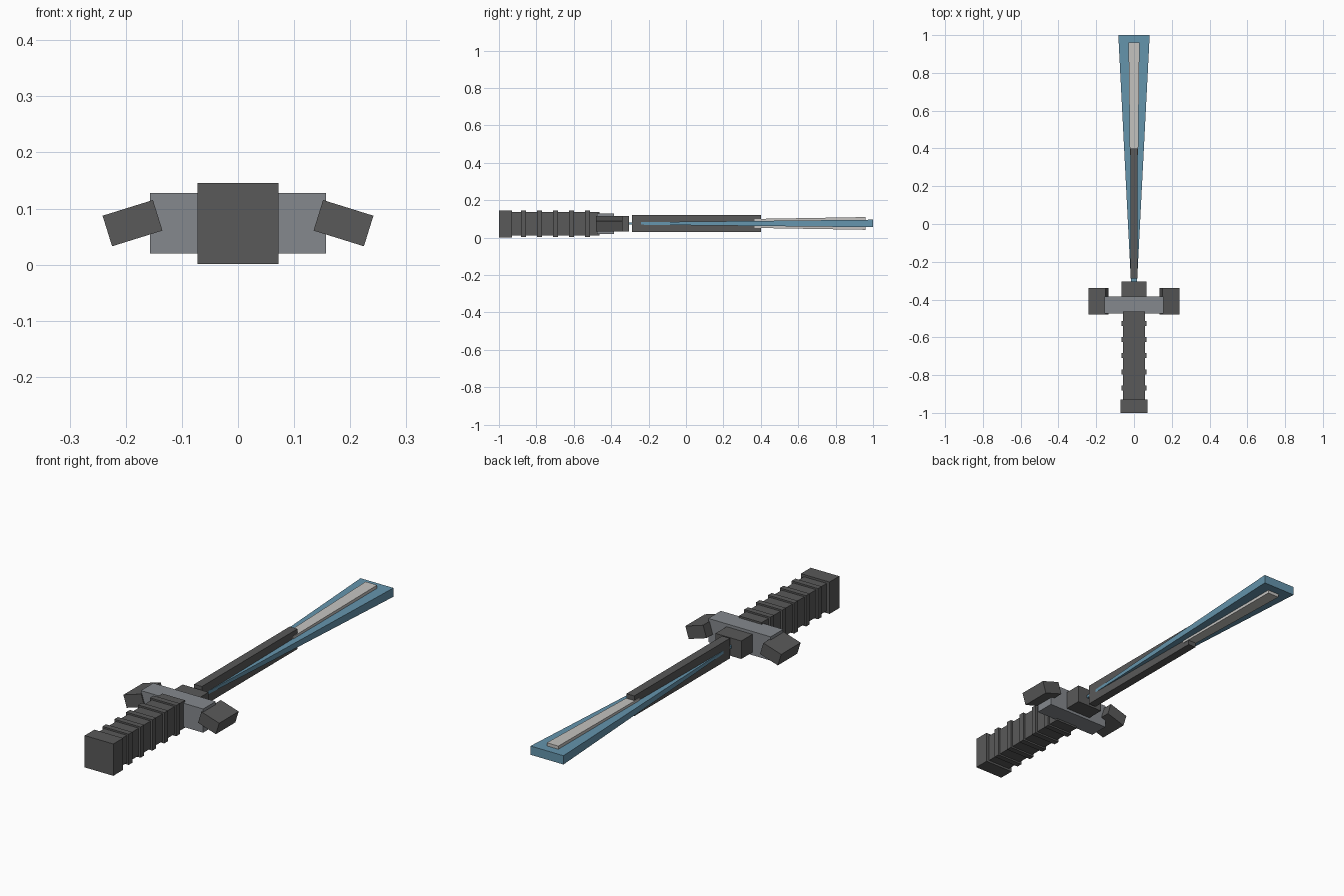
import bpy
import bmesh
import math
from mathutils import Matrix, Vector

if "Cube" in bpy.data.objects:
    bpy.data.objects.remove(bpy.data.objects["Cube"])

ZC = 0.0735  # height of the sword's long axis


def material(name, rgb):
    m = bpy.data.materials.new(name)
    m.diffuse_color = (*rgb, 1)
    m.use_nodes = True
    m.node_tree.nodes["Principled BSDF"].inputs["Base Color"].default_value = m.diffuse_color
    return m


DARK = material("dark_grey", (0.1, 0.1, 0.1))
STEEL = material("steel_grey", (0.235, 0.25, 0.27))
PALE = material("pale_grey", (0.56, 0.55, 0.53))
BLUE = material("blade_blue", (0.13, 0.30, 0.42))


def bar(name, y0, y1, start, end, mat, x=0.0, z=ZC, tilt=0.0):
    """Box along y with (half width, half height) given at each end."""
    bm = bmesh.new()
    bmesh.ops.create_cube(bm, size=2)
    for v in bm.verts:
        hx, hz = start if v.co.y < 0 else end
        v.co = Vector((v.co.x * hx, y0 if v.co.y < 0 else y1, v.co.z * hz))
    bm.transform(Matrix.Translation((x, 0, z)) @ Matrix.Rotation(tilt, 4, 'Y'))
    mesh = bpy.data.meshes.new(name)
    bm.to_mesh(mesh)
    bm.free()
    mesh.materials.append(mat)
    ob = bpy.data.objects.new(name, mesh)
    bpy.context.collection.objects.link(ob)
    return ob


def box(name, y0, y1, half, mat, **kw):
    return bar(name, y0, y1, half, half, mat, **kw)


# Handle: pommel, grip and raised rings
box("pommel", -1.0, -0.93, (0.072, 0.0725), DARK)
box("grip", -0.94, -0.463, (0.057, 0.0625), DARK)
for i in range(5):
    y = -0.868 + i * 0.0855
    box(f"grip_ring_{i + 1}", y - 0.013, y + 0.013, (0.066, 0.07), DARK)

# Guard with drooping end blocks
box("guard", -0.475, -0.385, (0.157, 0.054), STEEL)
for side, label in ((1, "right"), (-1, "left")):
    box(f"guard_end_{label}", -0.48, -0.34, (0.047, 0.0285), DARK,
        x=side * 0.188, z=0.074, tilt=side * math.radians(17.3))
box("collar", -0.39, -0.305, (0.065, 0.041), DARK)

# Blade, widening and thickening towards the tip
bar("blade", -0.32, 1.0, (0.0155, 0.006), (0.083, 0.02), BLUE, z=0.0755)
box("blade_spine", -0.288, 0.4, (0.0195, 0.046), DARK, z=0.0755)
bar("blade_ridge", 0.365, 0.96, (0.022, 0.024), (0.029, 0.034), PALE, z=0.0755)
